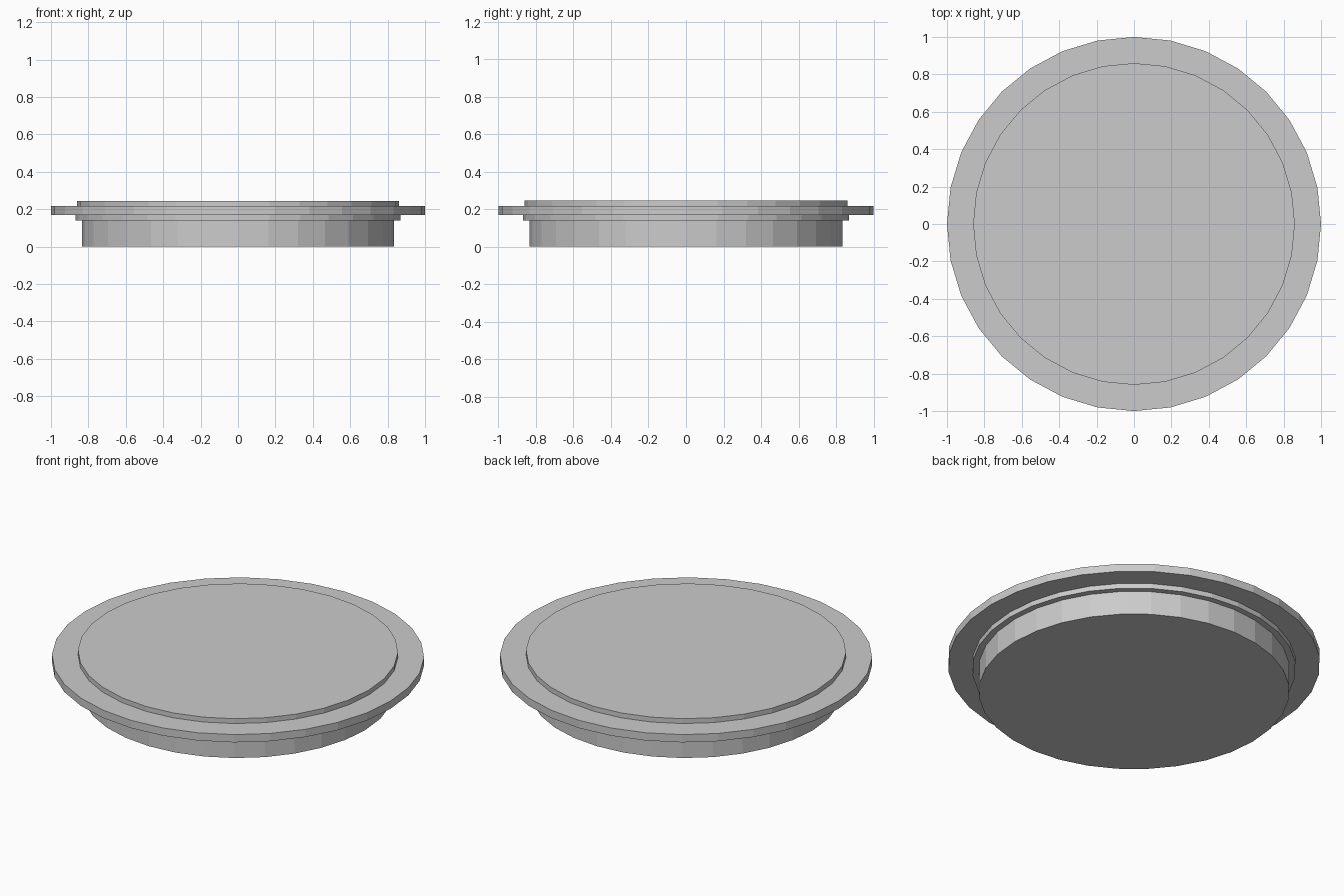
import bpy

if "Cube" in bpy.data.objects:
    bpy.data.objects.remove(bpy.data.objects["Cube"])

SIDES = 32

def disc(name, radius, z0, z1):
    """Flat-shaded cylinder between two heights."""
    bpy.ops.mesh.primitive_cylinder_add(vertices=SIDES, radius=radius, depth=z1 - z0,
                                        location=(0, 0, (z0 + z1) / 2))
    bpy.context.object.name = name

# Stacked discs from the base up
disc("base_drum", 0.835, 0.0, 0.14)
disc("lower_collar", 0.87, 0.14, 0.17)
disc("wide_rim", 1.0, 0.17, 0.216)
disc("top_plate", 0.86, 0.216, 0.245)
